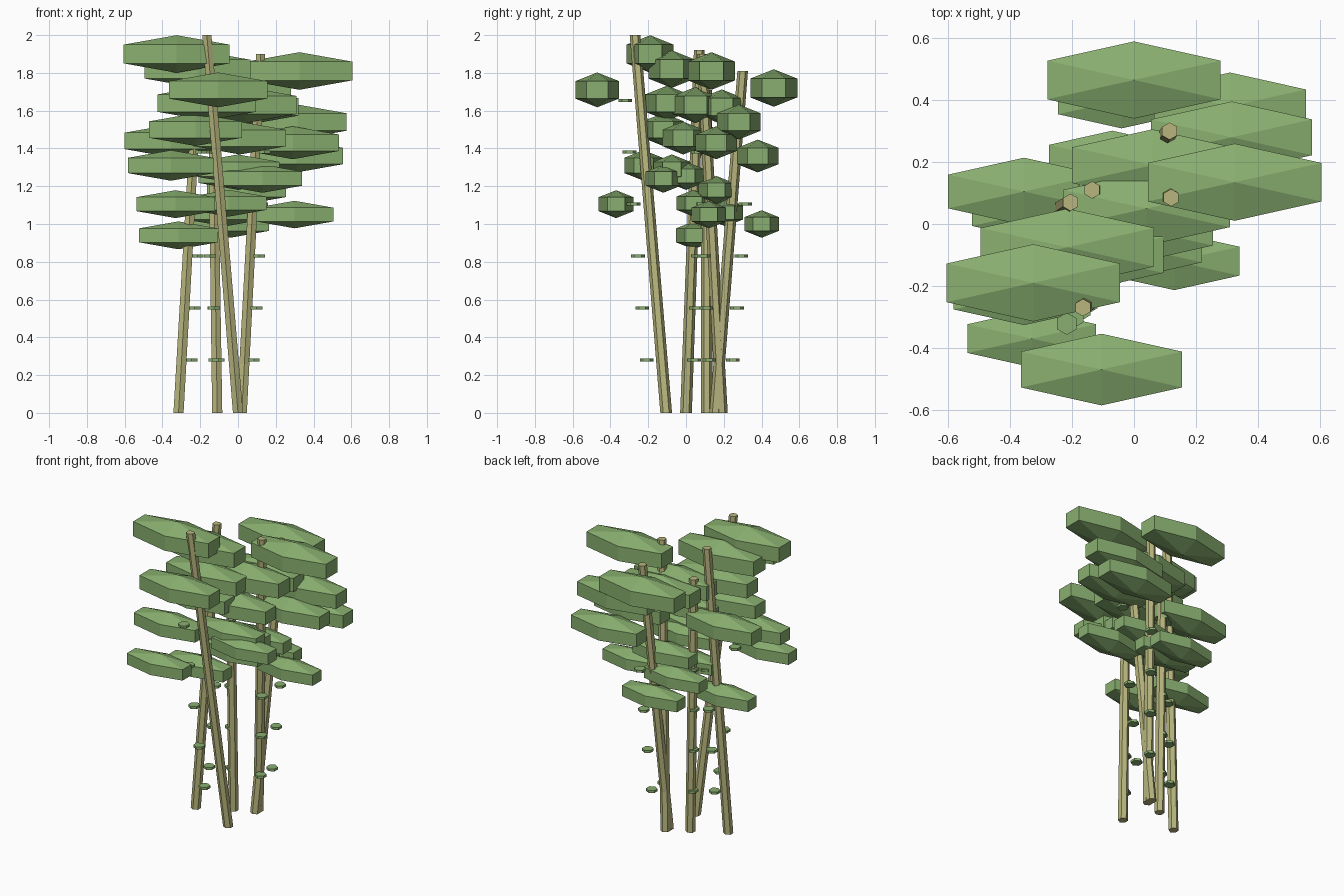
import bpy
import bmesh
from math import sin, cos, pi
from mathutils import Vector

default_cube = bpy.data.objects.get("Cube")
if default_cube:
    bpy.data.objects.remove(default_cube, do_unlink=True)


def make_material(name, color):
    mat = bpy.data.materials.new(name)
    mat.use_nodes = True
    mat.diffuse_color = color
    mat.node_tree.nodes["Principled BSDF"].inputs["Base Color"].default_value = color
    return mat


leaf_green = make_material("leaf green", (0.25, 0.43, 0.16, 1))
cane_tan = make_material("cane tan", (0.48, 0.47, 0.21, 1))
SIDES = 6


def hexagon_loft(name, sections, material, tips=None):
    """Join hexagonal sections (centre, x radius, y radius), closed by flat caps or by two tips."""
    bm = bmesh.new()
    rings = []
    for centre, rx, ry in sections:
        ring = []
        for i in range(SIDES):
            angle = pi / 2 + 2 * pi * i / SIDES
            offset = Vector((rx * cos(angle), ry * sin(angle), 0))
            ring.append(bm.verts.new(Vector(centre) + offset))
        rings.append(ring)
    for lower, upper in zip(rings, rings[1:]):
        for i in range(SIDES):
            j = (i + 1) % SIDES
            bm.faces.new((lower[i], lower[j], upper[j], upper[i]))
    for ring, end in ((rings[0], 0), (rings[-1], 1)):
        if tips:
            tip = bm.verts.new(tips[end])
            for i in range(SIDES):
                bm.faces.new((ring[i], ring[(i + 1) % SIDES], tip))
        else:
            bm.faces.new(ring)
    bmesh.ops.recalc_face_normals(bm, faces=bm.faces)
    mesh = bpy.data.meshes.new(name)
    bm.to_mesh(mesh)
    bm.free()
    mesh.materials.append(material)
    obj = bpy.data.objects.new(name, mesh)
    bpy.context.collection.objects.link(obj)
    return obj


def leaf_clump(name, x, y, z, half_width):
    """Wide faceted clump: a hexagonal band with a low point above and below."""
    centre = Vector((x, y, z))
    half_depth = half_width * 0.445
    rise = Vector((0, 0, half_width * 0.355))
    radius_x = half_width / cos(pi / SIDES)
    sections = [(centre + rise * k, radius_x, half_depth) for k in (-0.5, 0.5)]
    hexagon_loft(name, sections, leaf_green, (centre - rise, centre + rise))


# Leaning canes: foot and top of each
canes = [
    ((0, -0.105, 0), (-0.165, -0.27, 2)),
    ((-0.11, 0.11, 0), (-0.135, 0.11, 1.71)),
    ((-0.315, 0, 0), (-0.205, 0.07, 1.92)),
    ((0.02, 0.155, 0), (0.115, 0.3, 1.81)),
    ((0.02, 0.19, 0), (0.12, 0.085, 1.9)),
]
JOINT_STEP = 0.275

for number, (foot, top) in enumerate(canes, 1):
    foot, top = Vector(foot), Vector(top)
    hexagon_loft(f"cane_{number}", [(foot, 0.031, 0.031), (top, 0.028, 0.028)], cane_tan)
    # Small flat joint discs, pushed out along the lean
    lean = Vector((top.x - foot.x, top.y - foot.y, 0))
    height = JOINT_STEP
    joint = 1
    while height < top.z - 0.2:
        centre = foot + lean * (height / top.z + 0.49)
        centre.z = height + 0.005
        half = Vector((0, 0, 0.008))
        hexagon_loft(f"joint_disc_{number}_{joint}",
                     [(centre - half, 0.036, 0.036), (centre + half, 0.036, 0.036)], leaf_green)
        height += JOINT_STEP
        joint += 1

# Leaf clumps: x, y, z and half width, from the crown down
clumps = [
    (-0.325, -0.19, 1.9, 0.28), (-0.215, -0.075, 1.82, 0.28), (0.325, 0.135, 1.81, 0.28),
    (0, 0.465, 1.72, 0.28), (-0.105, -0.47, 1.71, 0.26), (-0.165, -0.1, 1.64, 0.26),
    (0.04, 0.05, 1.63, 0.27), (0.06, 0.19, 1.62, 0.26), (0.315, 0.28, 1.54, 0.26),
    (-0.225, -0.12, 1.5, 0.245), (0.01, -0.015, 1.455, 0.245), (-0.355, 0.105, 1.44, 0.245),
    (0.29, 0.16, 1.43, 0.245), (0.31, 0.38, 1.36, 0.245), (-0.355, -0.225, 1.31, 0.228),
    (0, -0.075, 1.29, 0.22), (0, 0, 1.255, 0.21), (0.13, -0.12, 1.24, 0.21),
    (0.045, 0.16, 1.18, 0.21), (-0.33, -0.37, 1.105, 0.208), (-0.05, 0.04, 1.11, 0.2),
    (0.3, 0.12, 1.05, 0.205), (-0.07, 0.21, 1.06, 0.205), (-0.04, 0.4, 1, 0.205),
    (-0.315, 0.04, 0.94, 0.208),
]
for number, clump in enumerate(clumps, 1):
    leaf_clump(f"leaf_clump_{number}", *clump)
